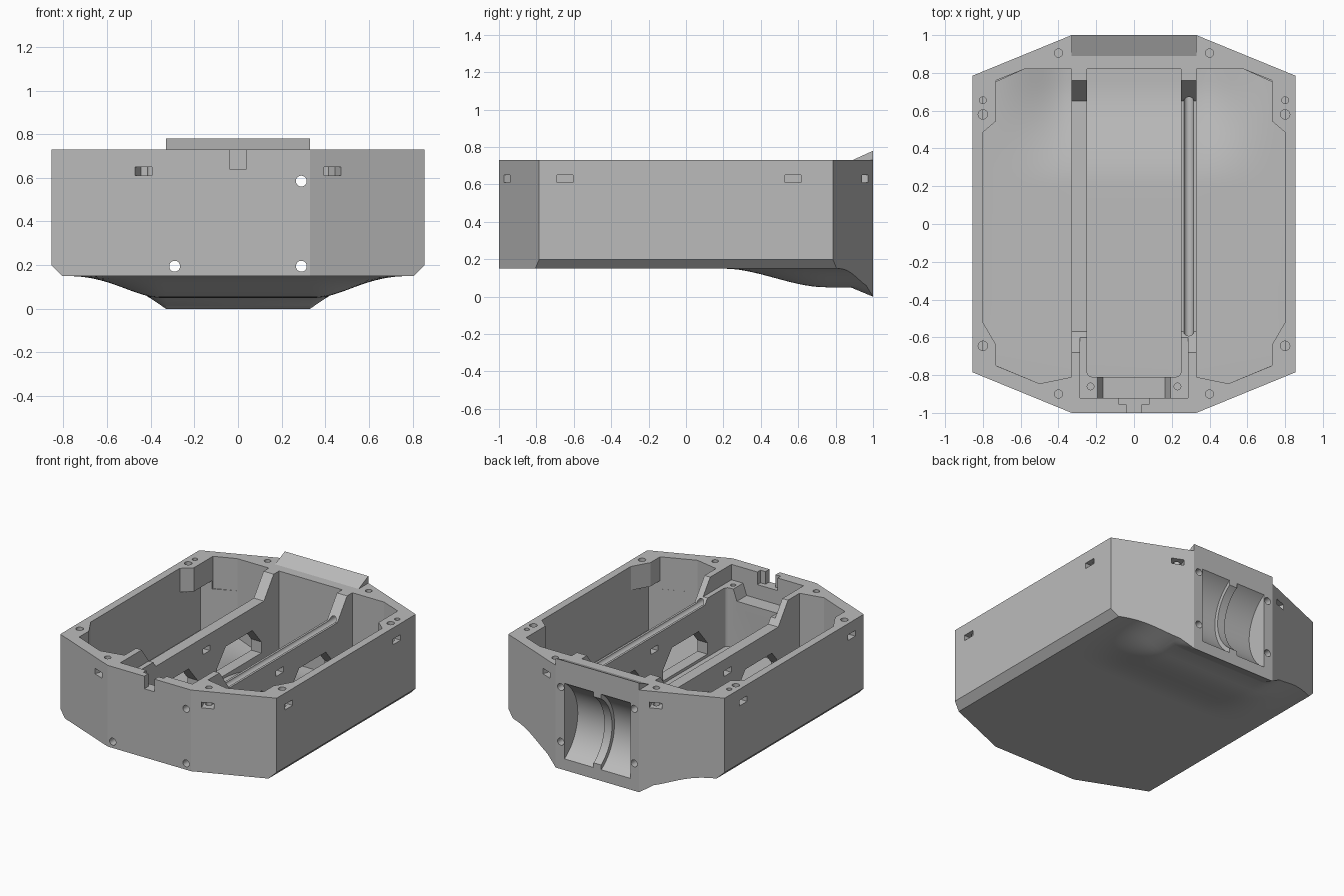
import bpy, bmesh, math
from mathutils import Matrix, Vector

if "Cube" in bpy.data.objects:
    bpy.data.objects.remove(bpy.data.objects["Cube"])

TOP = 0.73
grey = bpy.data.materials.new("plain grey")
grey.use_nodes = True
colour = (0.5, 0.5, 0.5, 1)
grey.diffuse_color = colour
grey.node_tree.nodes["Principled BSDF"].inputs["Base Color"].default_value = colour


def clamp(t):
    return max(0.0, min(1.0, t))


def ease(t):
    return t * t * (3 - 2 * t)


def underside(x, y):
    """Height of the belly: side chamfers, rear hump and rear lip."""
    x = abs(x)
    hump = 0.1 * ease(clamp((y - 0.2) / 0.55)) * ease(clamp((0.8 - x) / 0.45) ** 1.3)
    lip = 0.05 * clamp((y - 0.88) / 0.12) * clamp((0.42 - x) / 0.09)
    return 0.15 + max(0, x - 0.805) - hump - lip


def half_width(y):
    return min(0.855, 0.33 + (1 - abs(y)) * 0.525 / 0.215)


def close_up(bm, move):
    """Turn an open sheet into a solid with a moved copy and side walls."""
    faces = list(bm.faces)
    rim = [e for e in bm.edges if e.is_boundary]
    far = {v: bm.verts.new(move(v.co)) for v in list(bm.verts)}
    for f in faces:
        bm.faces.new([far[v] for v in reversed(f.verts)])
    for e in rim:
        a, b = e.verts
        bm.faces.new((a, b, far[b], far[a]))
    bmesh.ops.recalc_face_normals(bm, faces=bm.faces[:])


def hull(top, lift):
    """Octagonal block between the shaped underside and a flat top."""
    bm = bmesh.new()
    xs = [0, 0.11, 0.22, 0.33] + [0.33 + 0.03 * i for i in range(1, 16)] + [0.805, 0.855]
    cols = sorted({s * x for x in xs for s in (-1, 1)})
    ends = [1 - (x - 0.33) * 0.215 / 0.525 for x in xs if x >= 0.33] + [0.88]
    rows = sorted({round(s * y, 5) for y in ends for s in (-1, 1)}
                  | {0.2 + 0.04 * i for i in range(15)} | {0.0})
    known = {}

    def point(x, y):
        w = half_width(y)
        x = max(-w, min(w, x))
        key = (round(x, 3), round(y, 4))
        if key not in known:
            known[key] = bm.verts.new((x, y, underside(x, y) + lift))
        return known[key]

    for y0, y1 in zip(rows, rows[1:]):
        for x0, x1 in zip(cols, cols[1:]):
            ring = [point(x0, y0), point(x0, y1), point(x1, y1), point(x1, y0)]
            ring = list(dict.fromkeys(ring))
            if len(ring) > 2:
                bm.faces.new(ring)
    close_up(bm, lambda co: (co.x, co.y, top))
    bmesh.ops.dissolve_limit(bm, angle_limit=0.002, verts=bm.verts[:], edges=bm.edges[:])
    return bm


def prism(bm, points, vec):
    part = bmesh.new()
    part.faces.new([part.verts.new(p) for p in points])
    close_up(part, lambda co: co + Vector(vec))
    mesh = bpy.data.meshes.new("part")
    part.to_mesh(mesh)
    part.free()
    bm.from_mesh(mesh)
    bpy.data.meshes.remove(mesh)


def box(bm, x0, x1, y0, y1, z0, z1):
    prism(bm, [(x0, y0, z0), (x1, y0, z0), (x1, y1, z0), (x0, y1, z0)], (0, 0, z1 - z0))


def rod(bm, centre, radius, length, axis="Z", sides=20):
    turn = {"Z": Matrix(), "X": Matrix.Rotation(math.pi / 2, 4, "Y"),
            "Y": Matrix.Rotation(math.pi / 2, 4, "X")}[axis]
    bmesh.ops.create_cone(bm, cap_ends=True, segments=sides, radius1=radius, radius2=radius,
                          depth=length, matrix=Matrix.Translation(centre) @ turn)


def make(name, bm):
    mesh = bpy.data.meshes.new(name)
    bm.to_mesh(mesh)
    bm.free()
    mesh.materials.append(grey)
    obj = bpy.data.objects.new(name, mesh)
    bpy.context.collection.objects.link(obj)
    return obj


def combine(target, bm, operation="DIFFERENCE"):
    tool = make("cutter", bm)
    tool.hide_render = True
    mod = target.modifiers.new("cut", "BOOLEAN")
    mod.object, mod.operation, mod.solver = tool, operation, "EXACT"
    bpy.context.view_layer.objects.active = target
    bpy.ops.object.modifier_apply(modifier=mod.name)
    bpy.data.objects.remove(tool)


tray = make("tray_body", hull(TOP, 0))

# Cavities: two side bays with bosses hanging in the corners, and a centre channel
upper = [(0.33, 0.82), (0.58, 0.82), (0.73, 0.76), (0.73, 0.545), (0.80, 0.485),
         (0.80, -0.52), (0.73, -0.64), (0.73, -0.75), (0.50, -0.845), (0.33, -0.81)]
lower = [(0.33, 0.82), (0.58, 0.82), (0.80, 0.72), (0.80, -0.72), (0.50, -0.845), (0.33, -0.81)]
channel = [(-0.25, 0.82), (0.25, 0.82)]
for cx, start in ((0.22, 0), (-0.22, -90)):
    for step in range(4):
        a = math.radians(start - 30 * step)
        channel.append((cx + 0.03 * math.cos(a), -0.78 + 0.03 * math.sin(a)))


def bays(outline, z0, z1):
    bm = bmesh.new()
    for s in (-1, 1):
        prism(bm, [(s * x, y, z0) for x, y in outline], (0, 0, z1 - z0))
    return bm


cavity = make("cavity", bays(lower, -0.1, 0.56))
combine(cavity, bays(upper, 0.5, 0.9), "UNION")
bm = bmesh.new()
prism(bm, [(x, y, -0.1) for x, y in channel], (0, 0, 1))
combine(cavity, bm, "UNION")
combine(cavity, hull(1.0, 0.05), "INTERSECT")
bm = bmesh.new()
bm.from_mesh(cavity.data)
bpy.data.objects.remove(cavity)
combine(tray, bm)

# Lowered rib tops, with sloped ends
bm = bmesh.new()
for x in (-0.34, 0.24):
    prism(bm, [(x, -0.70, 0.757), (x, -0.57, 0.58), (x, 0.65, 0.58), (x, 0.78, 0.757)], (0.1, 0, 0))
combine(tray, bm)

# Passages and small windows through the ribs
bm = bmesh.new()
for x in (-0.36, 0.22):
    for y in (-0.35, 0.37):
        prism(bm, [(x, y + dy, z) for dy, z in ((-0.25, 0.22), (-0.25, 0.3), (-0.15, 0.42),
                                                (0.15, 0.42), (0.25, 0.3), (0.25, 0.22))], (0.14, 0, 0))
    box(bm, x, x + 0.14, -0.04, 0.04, 0.46, 0.5)
combine(tray, bm)

# Front shelf, its dipped middle, and the keyhole cable slot
bm = bmesh.new()
box(bm, -0.285, 0.285, -0.92, -0.6, 0.62, 0.9)
combine(tray, bm)
bm = bmesh.new()
prism(bm, [(-0.165, -0.92, 0.54), (0.165, -0.92, 0.54), (0.2, -0.92, 0.64), (-0.2, -0.92, 0.64)],
      (0, 0.15, 0))
combine(tray, bm)
bm = bmesh.new()
box(bm, -0.08, 0.08, -0.955, -0.885, 0.64, 0.9)
combine(tray, bm)
bm = bmesh.new()
box(bm, -0.04, 0.04, -1.1, -0.93, 0.64, 0.9)
combine(tray, bm)

# Rear top lip
bm = bmesh.new()
prism(bm, [(-0.33, 0.89, 0.72), (-0.33, 0.89, TOP), (-0.33, 1, 0.78), (-0.33, 1, 0.72)], (0.66, 0, 0))
combine(tray, bm, "UNION")

# Rear curved recess with a raised middle band
bm = bmesh.new()
rod(bm, (0, 1.168, 0.35), 0.29, 0.52, "X", 64)
combine(tray, bm)
bm = bmesh.new()
for x in (-0.145, 0.145):
    rod(bm, (x, 1.168, 0.35), 0.318, 0.23, "X", 64)
combine(tray, bm)

# Long bolt holes running front to back, and one short rear hole
bm = bmesh.new()
for x, z in ((-0.29, 0.195), (0.29, 0.195), (0.29, 0.585)):
    rod(bm, (x, 0, z), 0.025, 2.2, "Y")
rod(bm, (-0.29, 1, 0.585), 0.025, 0.3, "Y")
combine(tray, bm)

# Screw holes in the rim and shelf
bm = bmesh.new()
for s in (-1, 1):
    for x, y, r in ((0.4, 0.905, 0.022), (0.4, -0.9, 0.022), (0.8, 0.58, 0.025),
                    (0.8, 0.655, 0.018), (0.8, -0.645, 0.025), (0.23, -0.86, 0.018)):
        rod(bm, (s * x, y, 0.65), r, 0.24)
combine(tray, bm)

# Nut slots in the side and corner walls
bm = bmesh.new()
slant = math.atan2(0.215, 0.525)
for s in (-1, 1):
    box(bm, s * 0.77, s * 0.9, -0.69, -0.605, 0.61, 0.65)
    box(bm, s * 0.77, s * 0.9, 0.53, 0.615, 0.61, 0.65)
    for t in (-1, 1):
        spot = Matrix.Translation((s * 0.425, t * 0.94, 0.63)) @ Matrix.Rotation(-s * t * slant, 4, "Z")
        bmesh.ops.create_cube(bm, size=1, matrix=spot @ Matrix.Diagonal((0.085, 0.11, 0.04, 1)))
bmesh.ops.recalc_face_normals(bm, faces=bm.faces[:])
combine(tray, bm)

bpy.ops.object.select_all(action="DESELECT")
tray.select_set(True)
bpy.context.view_layer.objects.active = tray
bpy.ops.object.shade_smooth_by_angle(angle=math.radians(20))
